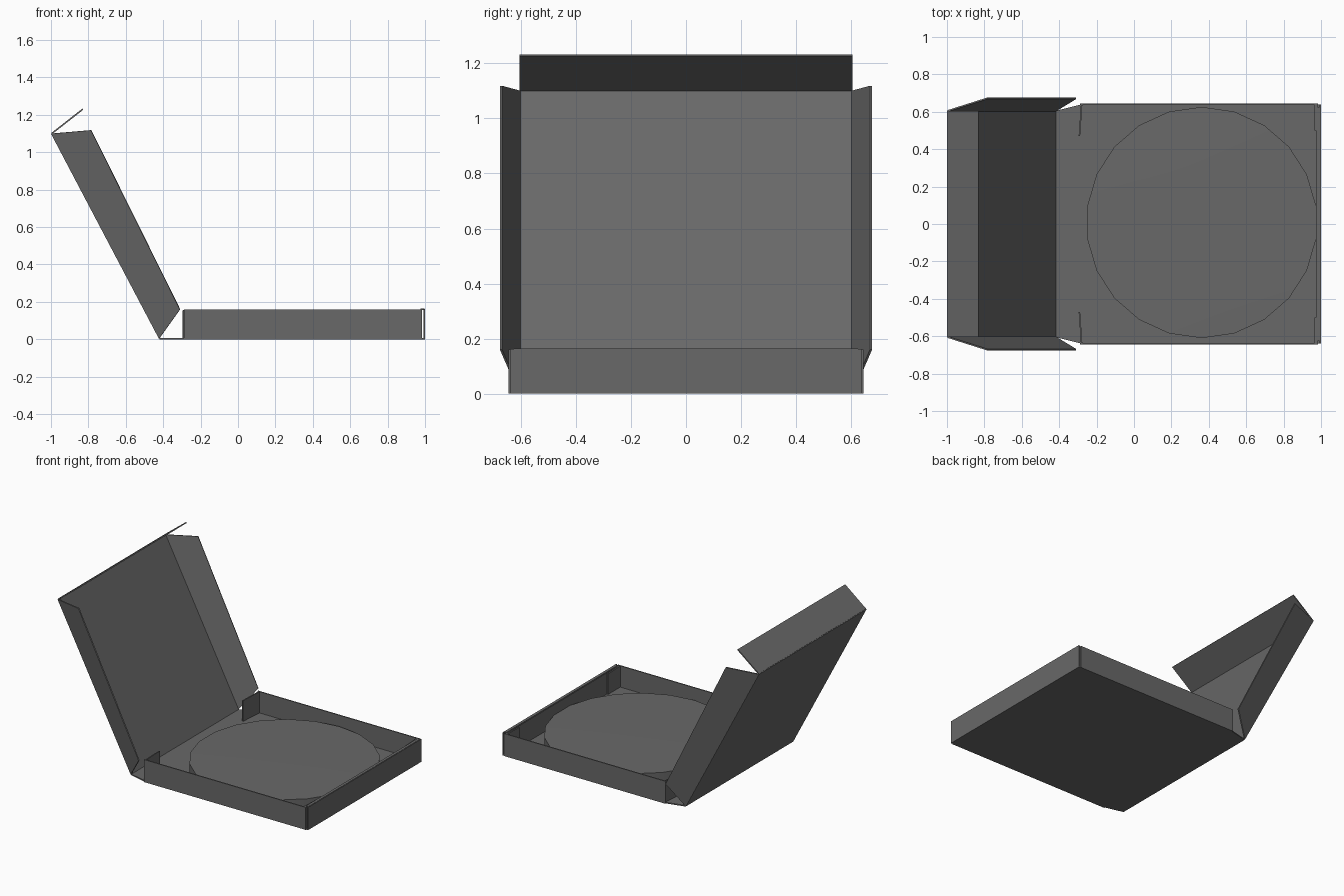
import bpy
import bmesh
import math

cube = bpy.data.objects.get("Cube")
if cube:
    bpy.data.objects.remove(cube)

CARD = 0.008

card = bpy.data.materials.new("grey_card")
card.use_nodes = True
color = (0.14, 0.14, 0.14, 1)
card.diffuse_color = color
bsdf = card.node_tree.nodes["Principled BSDF"]
bsdf.inputs["Base Color"].default_value = color
bsdf.inputs["Roughness"].default_value = 0.8


def add_object(name, bm):
    mesh = bpy.data.meshes.new(name)
    bm.to_mesh(mesh)
    bm.free()
    mesh.materials.append(card)
    obj = bpy.data.objects.new(name, mesh)
    bpy.context.scene.collection.objects.link(obj)
    return obj


def panel(name, points, side=1):
    """Flat sheet of card with the given outline; side=-1 mirrors it across y."""
    bm = bmesh.new()
    verts = [bm.verts.new((x, y * side, z)) for x, y, z in points]
    bm.faces.new(verts)
    obj = add_object(name, bm)
    solid = obj.modifiers.new("card_thickness", 'SOLIDIFY')
    solid.thickness = CARD
    solid.offset = 0
    return obj


# Tray floor, narrowing towards the hinge
half = 0.64
floor_z = CARD / 2
outline = [(0.996, half), (-0.28, half), (-0.42, 0.605)]
panel("tray_floor",
      [(x, y, floor_z) for x, y in outline]
      + [(x, -y, floor_z) for x, y in reversed(outline)])

# Front wall of the tray, folded over on itself
for name, x, top in (("front_wall", 0.996, 0.162), ("front_wall_lining", 0.977, 0.16)):
    panel(name, [(x, -half, 0), (x, half, 0), (x, half, top), (x, -half, top)])
panel("front_wall_fold", [(0.977, -0.625, 0.16), (0.996, -0.625, 0.16),
                          (0.996, 0.625, 0.16), (0.977, 0.625, 0.16)])

# Lid hinge and top edge, seen along y
hinge = (-0.42, 0.006)
crest = (-0.996, 1.10)
lid_half = 0.605

for label, s in (("left", 1), ("right", -1)):
    # Tray side wall with its folded tabs
    panel(label + "_wall", [(-0.29, half, 0), (0.985, half, 0),
                            (0.985, half, 0.16), (-0.29, half, 0.16)], s)
    panel(label + "_back_tab", [(-0.28, half, 0.008), (-0.292, 0.47, 0.008),
                                (-0.292, 0.47, 0.155), (-0.28, half, 0.16)], s)
    panel(label + "_front_tab", [(0.968, half, 0.008), (0.968, 0.5, 0.008),
                                 (0.968, 0.5, 0.155), (0.968, half, 0.16)], s)
    # Flared lid side
    panel(label + "_lid_flap", [(hinge[0], lid_half, hinge[1]), (-0.31, 0.672, 0.16),
                                (-0.785, 0.672, 1.118), (crest[0], lid_half, crest[1])], s)

# Lid panel and its front flap
for name, (x1, z1), (x2, z2) in (("lid", hinge, crest),
                                 ("lid_front_flap", crest, (-0.83, 1.23))):
    panel(name, [(x1, -lid_half, z1), (x1, lid_half, z1),
                 (x2, lid_half, z2), (x2, -lid_half, z2)])

# Round disc lying in the tray, with a barely raised middle
SIDES = 22
RADIUS = 0.618
bm = bmesh.new()
rings = []
for r, z in ((RADIUS, 0.008), (RADIUS, 0.086), (RADIUS / 2, 0.092)):
    ring = []
    for i in range(SIDES):
        a = math.pi / 2 + math.tau * i / SIDES
        ring.append(bm.verts.new((0.362 + r * math.cos(a), 0.008 + r * math.sin(a), z)))
    rings.append(ring)
for low, high in zip(rings, rings[1:]):
    for i in range(SIDES):
        j = (i + 1) % SIDES
        bm.faces.new((low[i], low[j], high[j], high[i]))
bm.faces.new(rings[-1])
bm.faces.new(list(reversed(rings[0])))
disc = add_object("round_disc", bm)
bpy.ops.object.select_all(action='DESELECT')
disc.select_set(True)
bpy.context.view_layer.objects.active = disc
bpy.ops.object.shade_smooth_by_angle(angle=math.radians(30))
